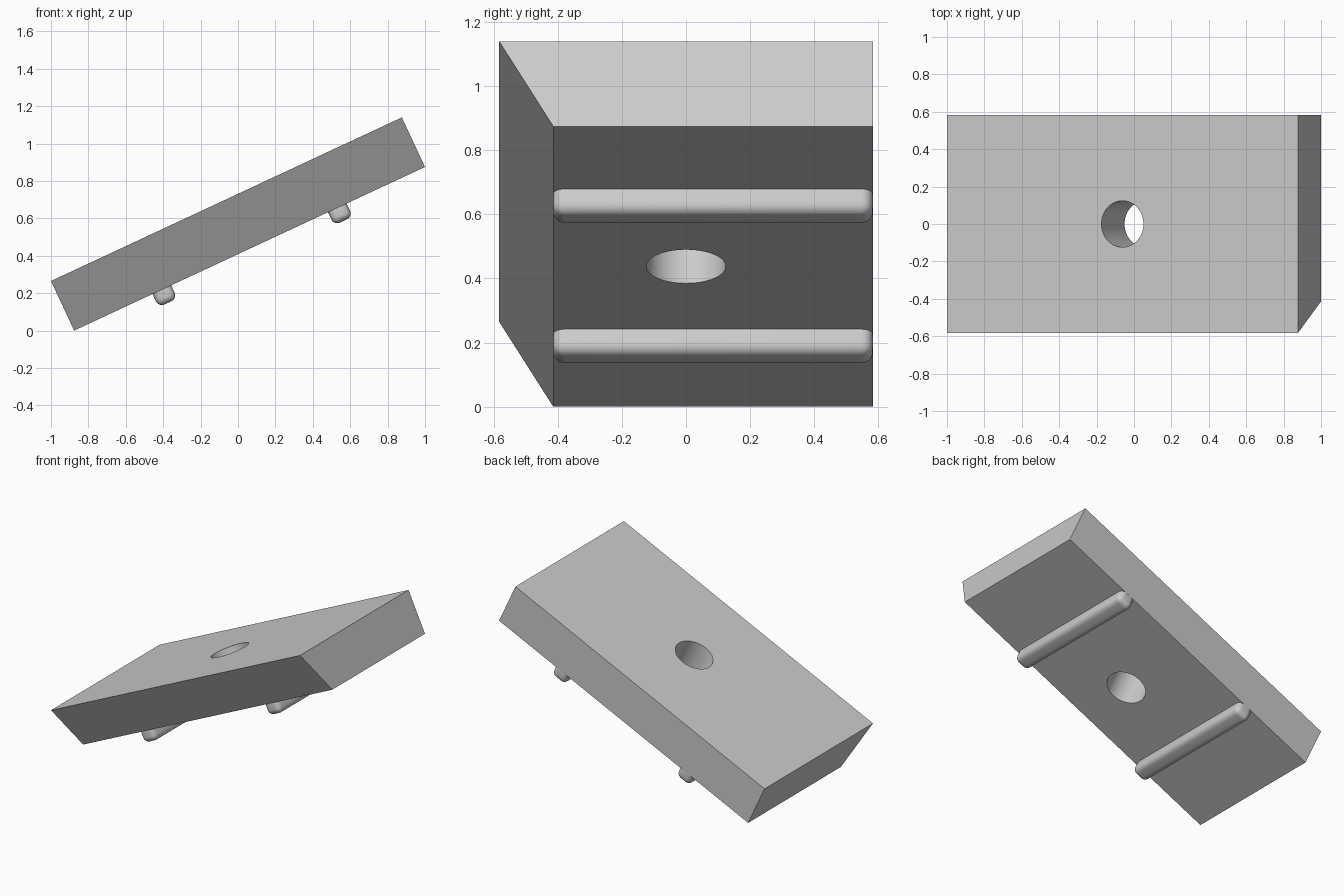
import bpy, bmesh
from math import radians, tan
from mathutils import Matrix

cube = bpy.data.objects.get("Cube")
if cube:
    bpy.data.objects.remove(cube)

LENGTH, THICK, HALF_DEPTH = 2.07, 0.2925, 0.583
HOLE_RADIUS, RAIL, ROUND = 0.124, 0.11, 0.035
TILT = Matrix.Translation((0, 0, 0.57)) @ Matrix.Rotation(radians(-25), 4, "Y")
FRONT_BOTTOM = -HALF_DEPTH + THICK * tan(radians(30))

grey = bpy.data.materials.new("plain grey")
grey.use_nodes = True
grey.diffuse_color = (0.6, 0.6, 0.6, 1)
grey.node_tree.nodes["Principled BSDF"].inputs["Base Color"].default_value = grey.diffuse_color


def make_object(name, bm):
    """Turn a bmesh into a tilted object."""
    mesh = bpy.data.meshes.new(name)
    bmesh.ops.recalc_face_normals(bm, faces=bm.faces)
    bm.to_mesh(mesh)
    bm.free()
    mesh.materials.append(grey)
    obj = bpy.data.objects.new(name, mesh)
    bpy.context.collection.objects.link(obj)
    obj.matrix_world = TILT
    return obj


def activate(obj):
    bpy.ops.object.select_all(action="DESELECT")
    obj.select_set(True)
    bpy.context.view_layer.objects.active = obj


def box(size, centre):
    bm = bmesh.new()
    bmesh.ops.create_cube(bm, size=1)
    bmesh.ops.scale(bm, vec=size, verts=bm.verts)
    bmesh.ops.translate(bm, vec=centre, verts=bm.verts)
    return bm


# Slab with an undercut front face
bm = box((LENGTH, 2 * HALF_DEPTH, THICK), (0, 0, 0))
for v in bm.verts:
    if v.co.y < 0 and v.co.z < 0:
        v.co.y = FRONT_BOTTOM
slab = make_object("slab", bm)

# Round hole through the middle
bm = bmesh.new()
bmesh.ops.create_cone(bm, cap_ends=True, segments=64, radius1=HOLE_RADIUS,
                      radius2=HOLE_RADIUS, depth=2 * THICK)
cutter = make_object("hole_cutter", bm)
cutter.hide_render = True
bpy.context.view_layer.update()
activate(slab)
cut = slab.modifiers.new("hole", "BOOLEAN")
cut.operation, cut.solver, cut.object = "DIFFERENCE", "EXACT", cutter
bpy.ops.object.modifier_apply(modifier=cut.name)
bpy.data.objects.remove(cutter)
bpy.ops.object.shade_smooth_by_angle(angle=radians(30))

# Rounded rails across the underside
for name, side in (("lower_rail", -1), ("upper_rail", 1)):
    bm = box((RAIL, HALF_DEPTH - FRONT_BOTTOM, RAIL),
             (side * LENGTH / 4, (HALF_DEPTH + FRONT_BOTTOM) / 2, -0.169))
    bmesh.ops.bevel(bm, geom=bm.edges[:], offset=ROUND, segments=6,
                    profile=0.5, affect="EDGES")
    activate(make_object(name, bm))
    bpy.ops.object.shade_smooth_by_angle(angle=radians(30))
